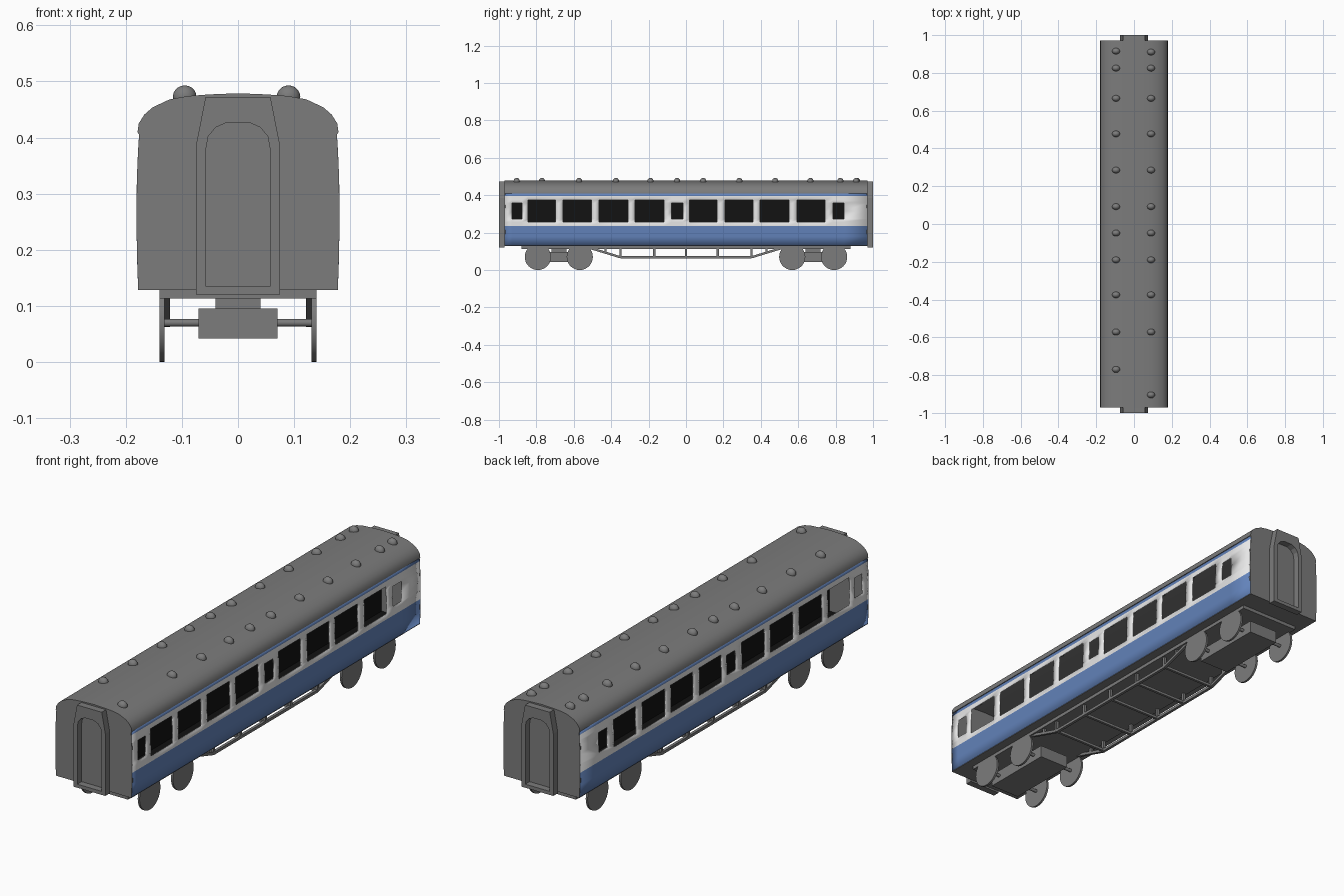
import bpy, bmesh, math
from mathutils import Vector, Matrix

if "Cube" in bpy.data.objects:
    bpy.data.objects.remove(bpy.data.objects["Cube"])


def material(name, rgb):
    m = bpy.data.materials.new(name)
    m.diffuse_color = (*rgb, 1)
    m.use_nodes = True
    m.node_tree.nodes["Principled BSDF"].inputs["Base Color"].default_value = m.diffuse_color
    return m


GREY = material("dark grey", (0.2, 0.2, 0.2))
WHITE = material("off white", (0.8, 0.8, 0.8))
BLUE = material("mid blue", (0.123, 0.225, 0.49))
BLACK = material("interior black", (0.006, 0.006, 0.006))


def finish(bm, name, mats, smooth=False):
    bmesh.ops.recalc_face_normals(bm, faces=bm.faces)
    me = bpy.data.meshes.new(name)
    bm.to_mesh(me)
    bm.free()
    for m in mats:
        me.materials.append(m)
    ob = bpy.data.objects.new(name, me)
    bpy.context.collection.objects.link(ob)
    if smooth:
        bpy.ops.object.select_all(action='DESELECT')
        ob.select_set(True)
        bpy.context.view_layer.objects.active = ob
        bpy.ops.object.shade_smooth_by_angle(angle=math.radians(35))
    return ob


def box(name, x, y, z, mat=GREY):
    """Box from three (low, high) ranges."""
    bm = bmesh.new()
    r = (x, y, z)
    bmesh.ops.create_cube(bm, size=1, matrix=Matrix.Translation([sum(a) / 2 for a in r])
                          @ Matrix.Diagonal([a[1] - a[0] for a in r] + [1]))
    return finish(bm, name, [mat])


def beam(name, a, b, t):
    """Square bar between two points."""
    a, b = Vector(a), Vector(b)
    d = b - a
    bm = bmesh.new()
    bmesh.ops.create_cube(bm, size=1, matrix=Matrix.Translation((a + b) / 2)
                          @ d.to_track_quat('Z', 'Y').to_matrix().to_4x4()
                          @ Matrix.Diagonal((t, t, d.length, 1)))
    return finish(bm, name, [GREY])


def disc(name, centre, radius, width, sides):
    """Cylinder lying along x."""
    bm = bmesh.new()
    bmesh.ops.create_cone(bm, cap_ends=True, segments=sides, radius1=radius, radius2=radius,
                          depth=width, matrix=Matrix.Translation(centre)
                          @ Matrix.Rotation(math.pi / 2, 4, 'Y'))
    return finish(bm, name, [GREY], True)


def plate(name, loops, y0, y1):
    """Flat outline (with optional hole) in x-z, extruded along y."""
    bm = bmesh.new()
    edges = []
    for loop in loops:
        vs = [bm.verts.new((x, y0, z)) for x, z in loop]
        edges += [bm.edges.new((vs[i - 1], vs[i])) for i in range(len(vs))]
    bmesh.ops.triangle_fill(bm, edges=edges, use_beauty=True)
    ext = bmesh.ops.extrude_face_region(bm, geom=bm.faces[:])["geom"]
    bmesh.ops.translate(bm, verts=[g for g in ext if isinstance(g, bmesh.types.BMVert)],
                        vec=(0, y1 - y0, 0))
    return finish(bm, name, [GREY])


def mirrored(half):
    return half + [(-x, z) for x, z in reversed(half) if x > 0]


END = 0.97


def wall_x(z):
    return 0.181 - (0.003 if z < 0.27 else 0.005) * ((z - 0.27) / 0.14) ** 2


# side walls: curved grid with window openings left out
SMALL = [(-0.93, -0.877), (-0.077, -0.017), (0.786, 0.845)]
WIDE = [(-0.845, -0.697), (-0.658, -0.504), (-0.465, -0.311), (-0.273, -0.118),
        (0.018, 0.166), (0.208, 0.358), (0.396, 0.55), (0.594, 0.743)]
ys = sorted([-END, END] + [v for w in SMALL + WIDE for v in w])
zs = [0.128, 0.18, 0.235, 0.257, 0.273, 0.315, 0.358, 0.374, 0.395, 0.41]


def is_window(y, z):
    return (any(a < y < b for a, b in WIDE) and 0.257 < z < 0.374) or \
           (any(a < y < b for a, b in SMALL) and 0.273 < z < 0.358)


for side, s in (("left", -1), ("right", 1)):
    bm = bmesh.new()
    grid = [[bm.verts.new((s * wall_x(z), y, z)) for z in zs] for y in ys]
    for i in range(len(ys) - 1):
        for j in range(len(zs) - 1):
            y, z = (ys[i] + ys[i + 1]) / 2, (zs[j] + zs[j + 1]) / 2
            if not is_window(y, z):
                f = bm.faces.new((grid[i][j], grid[i + 1][j], grid[i + 1][j + 1], grid[i][j + 1]))
                f.material_index = 1 if z < 0.235 or z > 0.395 else 0
    for f in bm.faces:
        f.normal_update()
        if f.normal.x * s < 0:
            f.normal_flip()
    ob = finish(bm, side + "_side_wall", [WHITE, BLUE], True)
    mod = ob.modifiers.new("thickness", 'SOLIDIFY')
    mod.thickness = 0.004
    mod.offset = -1 if ob.data.polygons[0].normal.x * s > 0 else 1

# roof shell
roof_half = [(0.179, 0.41), (0.177, 0.425), (0.167, 0.441), (0.152, 0.454), (0.122, 0.468),
             (0.09, 0.474), (0.05, 0.477), (0, 0.479)]
roof_in = [(x * 0.972, z - 0.005 if z > 0.41 else z) for x, z in roof_half]
section = mirrored(roof_half) + mirrored(roof_in)[::-1]
bm = bmesh.new()
rows = [[bm.verts.new((x, y, z)) for x, z in section] for y in (-END, END)]
n = len(section)
for i in range(n):
    bm.faces.new((rows[0][i - 1], rows[0][i], rows[1][i], rows[1][i - 1]))
finish(bm, "roof", [GREY], True)

# roof vents
VENTS = [0.825, 0.665, 0.477, 0.285, 0.092, -0.048, -0.19, -0.375, -0.572]
for x, extra in ((0.09, [0.91, -0.905]), (-0.095, [0.915, -0.77])):
    for y in VENTS + extra:
        bm = bmesh.new()
        bmesh.ops.create_uvsphere(bm, u_segments=16, v_segments=10, radius=0.02,
                                  matrix=Matrix.Translation((x, y, 0.473))
                                  @ Matrix.Diagonal((1.05, 0.85, 1, 1)))
        finish(bm, "roof_vent", [GREY], True)

# end walls and gangway frames with an arched doorway
wall_half = [(wall_x(z), z) for z in (0.128, 0.2, 0.27, 0.34, 0.405)] + roof_half
frame = mirrored([(0.075, 0.12), (0.075, 0.385), (0.058, 0.472)])
arch = mirrored([(0.057, 0.135), (0.057, 0.38), (0.053, 0.402), (0.04, 0.418), (0.02, 0.427)])
for end, s in (("front", -1), ("back", 1)):
    plate(end + "_end_wall", [mirrored(wall_half)], s * (END - 0.006), s * (END + 0.001))
    plate(end + "_gangway", [frame, arch], s * END, s * 1.0)

# floor, dark interior and underframe
box("floor", (-0.178, 0.178), (-END, END), (0.128, 0.134))
box("interior_floor", (-0.174, 0.174), (-0.96, 0.96), (0.134, 0.14), BLACK)
box("interior_partition", (-0.005, 0.005), (-0.96, 0.96), (0.14, 0.4), BLACK)
box("underframe", (-0.14, 0.14), (-0.88, 0.88), (0.113, 0.128))

# truss rods, posts and cross bars
POSTS = [-0.43, -0.35, -0.17, 0, 0.17, 0.35, 0.43]
path = [(-0.52, 0.12), (-0.35, 0.068), (0.35, 0.068), (0.52, 0.12)]
for x in (-0.127, 0.127):
    for (ya, za), (yb, zb) in zip(path, path[1:]):
        beam("truss_rod", (x, ya, za), (x, yb, zb), 0.012)
    for y in POSTS:
        beam("truss_post", (x, y, 0.068 if abs(y) < 0.4 else 0.093), (x, y, 0.12), 0.012)
for y in POSTS[1:-1]:
    beam("cross_bar", (-0.127, y, 0.07), (0.127, y, 0.07), 0.011)

# bogies with wheels and axles
for c in (-0.68, 0.68):
    box("bogie_block", (-0.07, 0.07), (c - 0.16, c + 0.16), (0.042, 0.095))
    box("bogie_pivot", (-0.04, 0.04), (c - 0.04, c + 0.04), (0.095, 0.114))
    for y in (c - 0.112, c + 0.112):
        disc("axle", (0, y, 0.07), 0.007, 0.27, 12)
        for s in (-1, 1):
            disc("wheel", (s * 0.1355, y, 0.07), 0.07, 0.009, 32)
